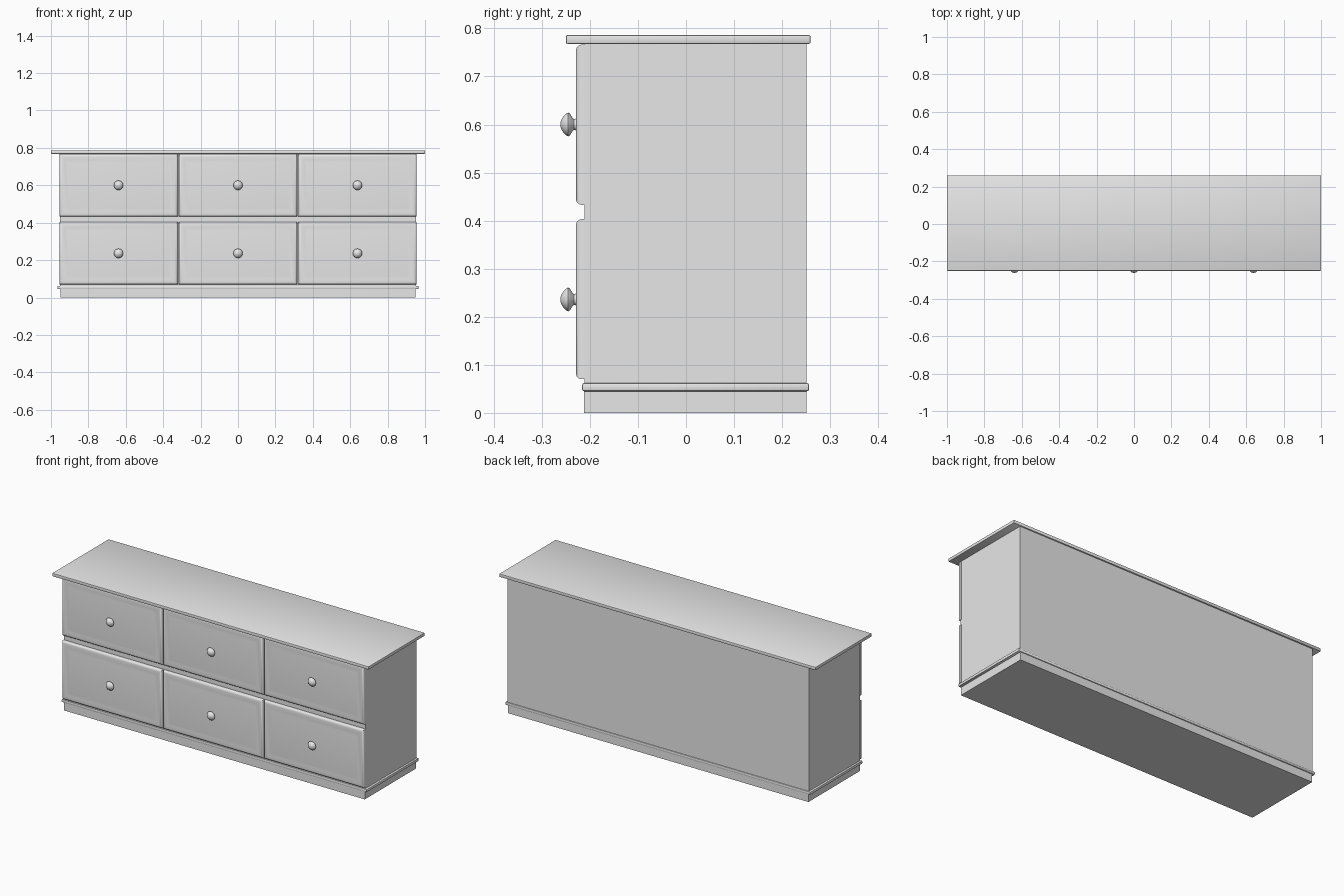
import bpy, bmesh, math
from mathutils import Matrix

default = bpy.data.objects.get("Cube")
if default:
    bpy.data.objects.remove(default, do_unlink=True)

grey = bpy.data.materials.new("plain grey")
grey.use_nodes = True
grey.diffuse_color = (0.8, 0.8, 0.8, 1)
grey.node_tree.nodes["Principled BSDF"].inputs["Base Color"].default_value = (0.8, 0.8, 0.8, 1)


def finish(name, bm, angle=35):
    bmesh.ops.recalc_face_normals(bm, faces=bm.faces)
    mesh = bpy.data.meshes.new(name)
    bm.to_mesh(mesh)
    bm.free()
    mesh.materials.append(grey)
    ob = bpy.data.objects.new(name, mesh)
    bpy.context.collection.objects.link(ob)
    bpy.ops.object.select_all(action='DESELECT')
    ob.select_set(True)
    bpy.context.view_layer.objects.active = ob
    bpy.ops.object.shade_smooth_by_angle(angle=math.radians(angle))
    return ob


def slab(name, half_width, y0, y1, z0, z1, bevel=0.0):
    bm = bmesh.new()
    bmesh.ops.create_cube(bm, size=1)
    bmesh.ops.scale(bm, vec=(2 * half_width, y1 - y0, z1 - z0), verts=bm.verts)
    bmesh.ops.translate(bm, vec=(0, (y0 + y1) / 2, (z0 + z1) / 2), verts=bm.verts)
    if bevel:
        bmesh.ops.bevel(bm, geom=bm.edges[:], offset=bevel, segments=2,
                        profile=0.5, affect='EDGES')
    return finish(name, bm)


# Carcass
slab("plinth", 0.95, -0.212, 0.251, 0, 0.05)
slab("base_moulding", 0.965, -0.216, 0.256, 0.045, 0.062, 0.004)
slab("carcass", 0.953, -0.211, 0.251, 0.055, 0.77)
slab("top_board", 1.0, -0.25, 0.259, 0.768, 0.786, 0.003)

# Drawer front: nested rectangles as (inset, y) from the back edge to the panel
PANEL = [(0, -0.205), (0, -0.219), (0.002, -0.224), (0.007, -0.228),
         (0.014, -0.229), (0.03, -0.2275), (0.045, -0.229)]


def drawer(name, x0, x1, z0, z1):
    bm = bmesh.new()
    rings = []
    for inset, y in PANEL:
        a, b, c, d = x0 + inset, x1 - inset, z0 + inset, z1 - inset
        rings.append([bm.verts.new((x, y, z)) for x, z in ((a, c), (b, c), (b, d), (a, d))])
    for r, s in zip(rings, rings[1:]):
        for i in range(4):
            j = (i + 1) % 4
            bm.faces.new((r[i], r[j], s[j], s[i]))
    bm.faces.new(rings[0])
    bm.faces.new(rings[-1])
    return finish(name, bm)


# Knob: (radius, y) profile turned about its own axis
KNOB = [(0.013, -0.224), (0.012, -0.23), (0.011, -0.233), (0.015, -0.237),
        (0.022, -0.241), (0.025, -0.245), (0.022, -0.25), (0.017, -0.255),
        (0.011, -0.259), (0.005, -0.261), (0, -0.2615)]


def knob(name, x, z):
    bm = bmesh.new()
    verts = [bm.verts.new((r, y, 0)) for r, y in KNOB]
    edges = [bm.edges.new(pair) for pair in zip(verts, verts[1:])]
    bmesh.ops.spin(bm, geom=verts + edges, cent=(0, 0, 0), axis=(0, 1, 0),
                   angle=math.tau, steps=24)
    bmesh.ops.remove_doubles(bm, verts=bm.verts, dist=0.0001)
    bmesh.ops.transform(bm, matrix=Matrix.Translation((x, 0, z)), verts=bm.verts)
    return finish(name, bm, 60)


# Two rows of three drawers
COLUMNS = {"right": (-0.955, -0.322), "middle": (-0.316, 0.316), "left": (0.322, 0.955)}
ROWS = {"lower": (0.07, 0.403, 0.236), "upper": (0.433, 0.766, 0.6)}
for row, (z0, z1, knob_z) in ROWS.items():
    for column, (x0, x1) in COLUMNS.items():
        drawer(f"{row}_{column}_drawer", x0, x1, z0, z1)
        knob(f"{row}_{column}_knob", (x0 + x1) / 2, knob_z)
